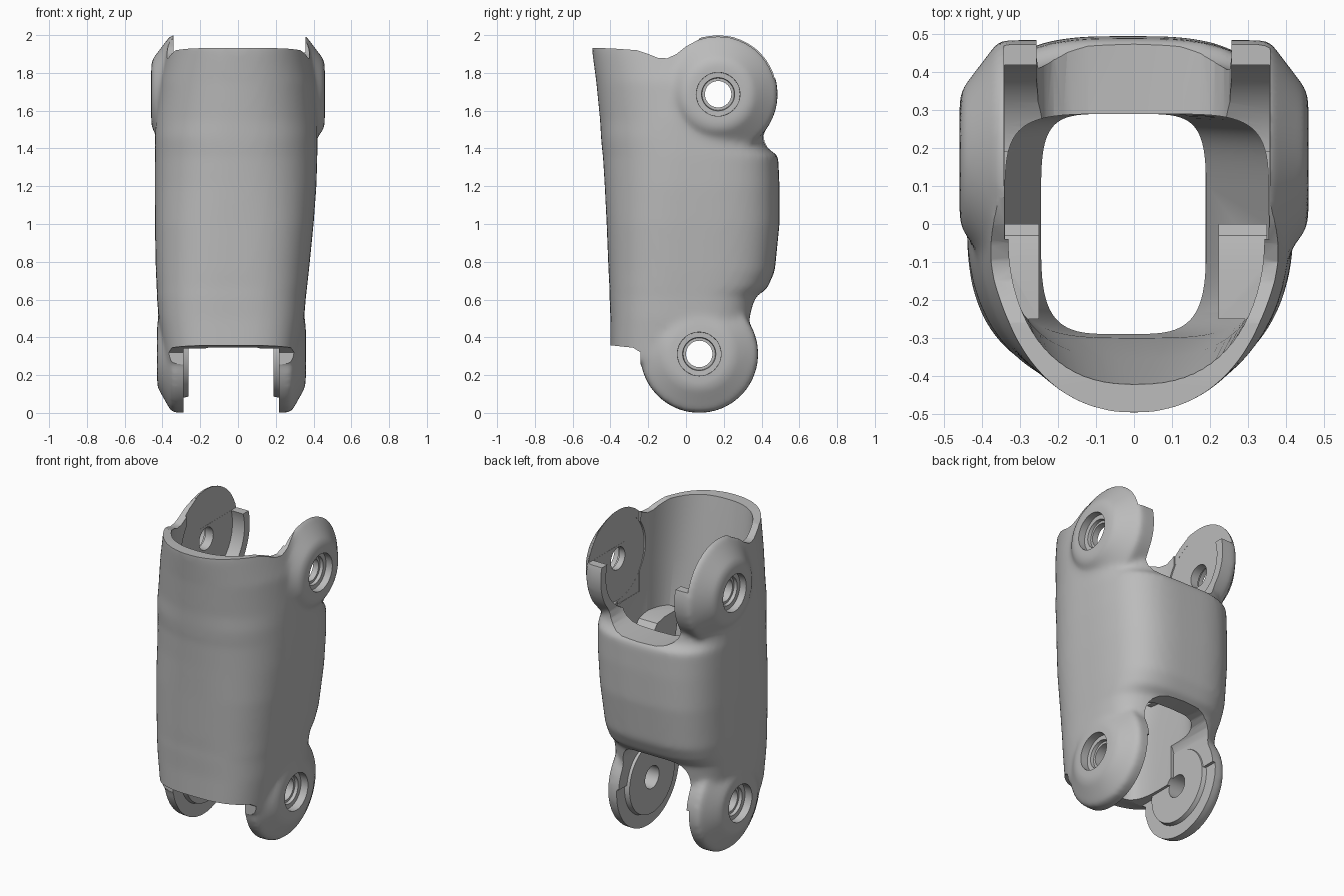
import bpy, bmesh, math

cube = bpy.data.objects.get("Cube")
if cube:
    bpy.data.objects.remove(cube, do_unlink=True)

grey = bpy.data.materials.new("light_grey")
grey.use_nodes = True
grey.diffuse_color = (0.5, 0.5, 0.5, 1)
grey.node_tree.nodes["Principled BSDF"].inputs["Base Color"].default_value = (0.5, 0.5, 0.5, 1)


def loft(name, rings):
    """Closed solid through a list of point rings."""
    bm = bmesh.new()
    loops = [[bm.verts.new(p) for p in ring] for ring in rings]
    n = len(loops[0])
    for a, b in zip(loops, loops[1:]):
        for i in range(n):
            j = (i + 1) % n
            bm.faces.new((a[i], a[j], b[j], b[i]))
    bm.faces.new(loops[0])
    bm.faces.new(loops[-1])
    bmesh.ops.recalc_face_normals(bm, faces=bm.faces)
    mesh = bpy.data.meshes.new(name)
    bm.to_mesh(mesh)
    bm.free()
    obj = bpy.data.objects.new(name, mesh)
    bpy.context.collection.objects.link(obj)
    mesh.materials.append(grey)
    return obj


def section(z, xl, xr, yf, yb, front, back=3.3, count=80):
    """Rounded front half, squarer back half."""
    pts = []
    for i in range(count):
        t = math.tau * i / count
        c, s = math.cos(t), math.sin(t)
        e = 2 / (front if s < 0 else back)
        x = (xl + xr) / 2 + (xr - xl) / 2 * math.copysign(abs(c) ** e, c)
        y = abs(s) ** e * (yf if s < 0 else yb)
        pts.append((x, y, z))
    return pts


def turned(name, y, z, profile, count=72):
    """Solid turned about a sideways axis; profile is (x, radius)."""
    return loft(name, [[(x, y + r * math.cos(math.tau * i / count),
                         z + r * math.sin(math.tau * i / count))
                        for i in range(count)] for x, r in profile])


def prism(name, x0, x1, outline):
    return loft(name, [[(x, y, z) for y, z in outline] for x in (x0, x1)])


def arch(name, xl, xr, y0, y1, z_open, z_end):
    """Opening with a softly rounded end, cut from front to back."""
    mid, half = (xl + xr) / 2, (xr - xl) / 2
    outline = [(xl, z_open)]
    for i in range(13):
        t = math.pi * i / 12
        c, s = math.cos(t), math.sin(t)
        depth = math.copysign(0.16, z_end - z_open)
        outline.append((mid - half * math.copysign(abs(c) ** 0.55, c),
                        z_end - depth * (1 - s ** 0.75)))
    outline.append((xr, z_open))
    return loft(name, [[(x, y, z) for x, z in outline] for y in (y0, y1)])


def box(x0, x1, y0, y1, z0, z1):
    return prism("block", x0, x1, [(y0, z0), (y1, z0), (y1, z1), (y0, z1)])


def apply(obj, mod):
    bpy.context.view_layer.objects.active = obj
    bpy.ops.object.modifier_apply(modifier=mod.name)


def combine(obj, tool, operation="DIFFERENCE"):
    mod = obj.modifiers.new("combine", "BOOLEAN")
    mod.operation = operation
    mod.solver = "EXACT"
    mod.object = tool
    apply(obj, mod)
    bpy.data.objects.remove(tool, do_unlink=True)


# Outer tube with the raised back panel
shell = loft("hinged_tube_shell", [section(*r) for r in [
    (0.28, -0.39, 0.32, -0.40, 0.22, 3.0),
    (0.50, -0.42, 0.35, -0.40, 0.36, 2.9),
    (0.62, -0.43, 0.36, -0.405, 0.38, 2.8),
    (0.66, -0.43, 0.365, -0.405, 0.43, 2.8),
    (0.75, -0.435, 0.375, -0.41, 0.47, 2.7),
    (1.00, -0.44, 0.40, -0.42, 0.495, 2.6),
    (1.20, -0.44, 0.415, -0.43, 0.495, 2.4),
    (1.36, -0.44, 0.42, -0.44, 0.488, 2.3),
    (1.40, -0.44, 0.42, -0.445, 0.44, 2.3),
    (1.46, -0.44, 0.42, -0.45, 0.43, 2.3),
    (1.55, -0.435, 0.42, -0.455, 0.38, 2.2),
    (1.75, -0.41, 0.41, -0.475, 0.25, 2.2),
    (1.90, -0.377, 0.38, -0.495, 0.20, 2.2),
    (1.97, -0.365, 0.365, -0.50, 0.18, 2.2)]])

# Hinge bosses, solid across the width for now
UP, LOW = (0.17, 1.687), (0.07, 0.312)
MID = -0.035
half_up = [(0.46, 0.1), (0.458, 0.18), (0.355, 0.315)]
half_low = [(0.396, 0.1), (0.39, 0.18), (0.315, 0.312)]
for centre, half, mid in ((UP, half_up, 0), (LOW, half_low, MID)):
    profile = [(mid - x, r) for x, r in half] + [(mid + x, r) for x, r in reversed(half)]
    combine(shell, turned("boss", *centre, profile), "UNION")

# Blend the outside into one soft skin
mod = shell.modifiers.new("skin", "REMESH")
mod.mode = "VOXEL"
mod.voxel_size = 0.017
apply(shell, mod)
mod = shell.modifiers.new("soften", "SMOOTH")
mod.factor = 0.5
mod.iterations = 10
apply(shell, mod)

# Trim the front rim at the top and bottom
combine(shell, prism("top_trim", -1, 1, [
    (-0.7, 1.935), (-0.4, 1.93), (-0.26, 1.92), (-0.2, 1.9), (-0.15, 1.88),
    (-0.1, 1.877), (-0.05, 1.9), (0.0, 1.94), (0.07, 1.978), (0.07, 2.3), (-0.7, 2.3)]))
combine(shell, prism("bottom_trim", -1, 1, [
    (-0.7, 0.365), (-0.4, 0.358), (-0.28, 0.345), (-0.24, 0.32), (-0.24, -0.2), (-0.7, -0.2)]))

# Tapered bore
combine(shell, loft("bore", [section(*r, back=5) for r in [
    (-0.1, -0.245, 0.19, -0.29, 0.29, 4),
    (0.75, -0.245, 0.19, -0.29, 0.29, 4),
    (1.18, -0.34, 0.355, -0.30, 0.29, 3.6),
    (1.55, -0.34, 0.355, -0.355, 0.29, 2.7),
    (2.2, -0.325, 0.335, -0.47, 0.29, 2.2)]]))

# Upper fork: opening, rounded pockets that leave rear lips, open top
combine(shell, arch("rear_opening", -0.257, 0.257, 0.02, 0.8, 2.3, 1.37))
combine(shell, turned("pocket", *UP, [(-0.341, 0.262), (0.357, 0.262)]))
combine(shell, box(-0.3405, 0.3565, -0.04, 0.19, 1.4, 2.31))
combine(shell, box(-0.342, 0.358, 0.1, 0.81, 1.77, 2.32))

# Lower fork: gap between the ears and the arch under the back panel
combine(shell, box(-0.288, 0.218, -0.35, 0.7, -0.2, 0.342))
combine(shell, arch("rear_arch", -0.27, 0.205, 0.04, 0.71, -0.21, 0.64))

# Inner ribs and flat pads around the lower pivots
for wall, face in ((-0.36, -0.25), (0.35, 0.222)):
    combine(shell, prism("rib", wall, face, [
        (-0.18, 0.95), (0.0, 0.95), (0.0, 1.2), (-0.03, 1.235), (-0.1, 1.25), (-0.25, 1.25)]), "UNION")
for wall, face in ((-0.3, -0.262), (0.23, 0.188)):
    combine(shell, turned("pad", *LOW, [(wall, 0.235), (face, 0.225)]), "UNION")

# Pivot holes with stepped seats on the outside
for centre, mid, seat in ((UP, 0, 0.415), (LOW, MID, 0.345)):
    combine(shell, turned("pivot", *centre, [(-1, 0.07), (1, 0.07)], 48))
    for side in (-1, 1):
        combine(shell, turned("seat", *centre, [
            (mid + side * (seat - 0.02), 0.085), (mid + side * seat, 0.088),
            (mid + side * (seat + 0.001), 0.115), (mid + side * 0.7, 0.12)], 48))

# Smooth skin with crisp cut edges
bpy.ops.object.select_all(action="DESELECT")
shell.select_set(True)
bpy.context.view_layer.objects.active = shell
bpy.ops.object.shade_smooth_by_angle(angle=math.radians(32))
